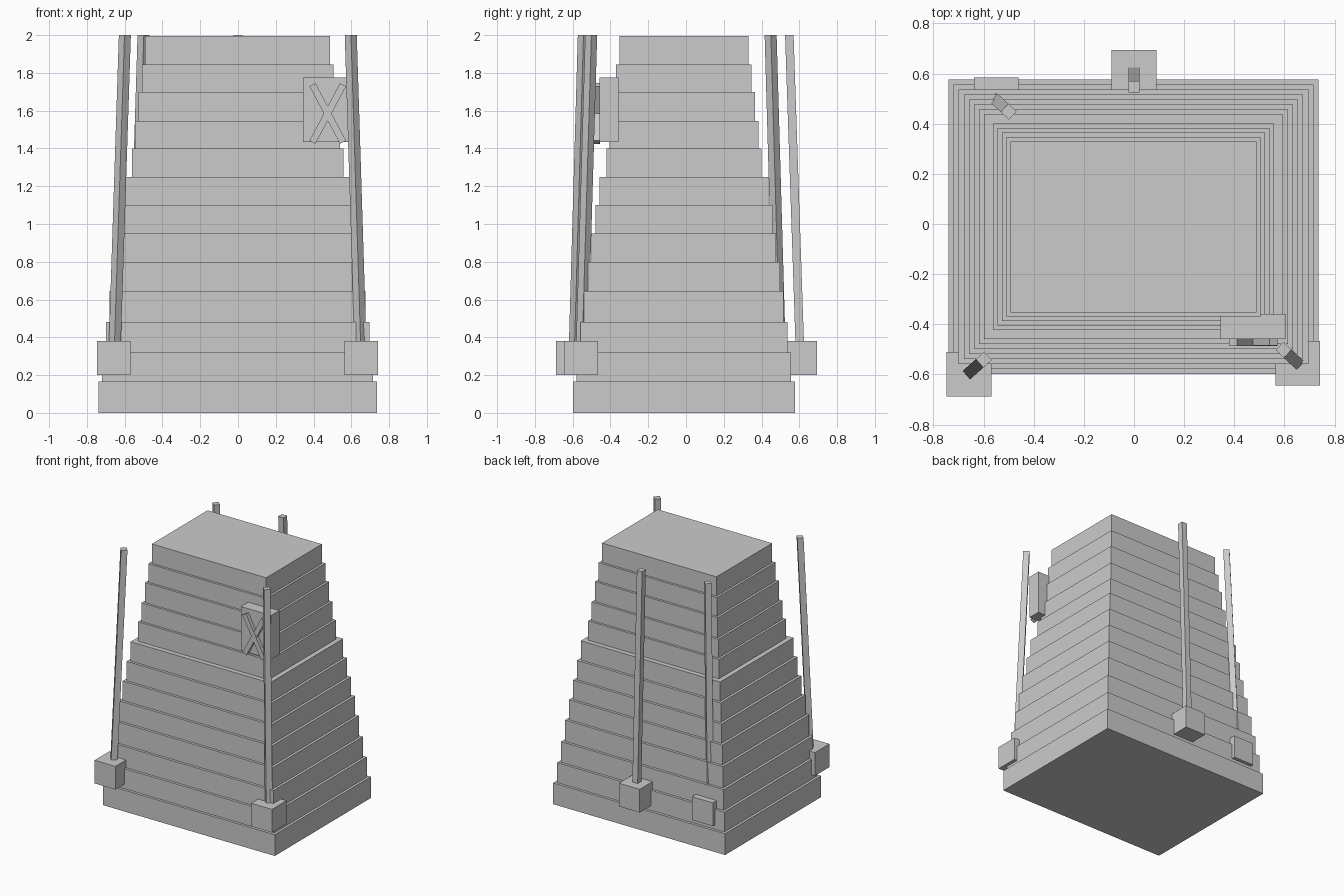
import bpy, bmesh, math
from mathutils import Matrix, Vector

cube = bpy.data.objects.get("Cube")
if cube:
    bpy.data.objects.remove(cube, do_unlink=True)

grey = bpy.data.materials.new("plain_grey")
grey.use_nodes = True
grey.diffuse_color = (0.6, 0.6, 0.6, 1)
grey.node_tree.nodes["Principled BSDF"].inputs["Base Color"].default_value = (0.6, 0.6, 0.6, 1)


def finish(name, bm):
    mesh = bpy.data.meshes.new(name)
    bm.to_mesh(mesh)
    bm.free()
    mesh.materials.append(grey)
    obj = bpy.data.objects.new(name, mesh)
    bpy.context.collection.objects.link(obj)
    return obj


def box(name, center, size, tilt=0.0):
    """Box of a given size, optionally tilted about the y axis."""
    bm = bmesh.new()
    bmesh.ops.create_cube(bm, size=1, matrix=Matrix.Translation(center)
                          @ Matrix.Rotation(tilt, 4, 'Y') @ Matrix.Diagonal((*size, 1)))
    return finish(name, bm)


def pole(name, foot, head, width=0.045, z0=0.37, z1=2.0):
    """Square pole leaning from foot to head, turned to face its lean."""
    foot, head = Vector((*foot, z0)), Vector((*head, z1))
    lean = head - foot
    turn = Matrix.Rotation(math.atan2(lean.y, lean.x), 4, 'Z')
    bm = bmesh.new()
    bmesh.ops.create_cube(bm, size=1)
    for v in bm.verts:
        end = head if v.co.z > 0 else foot
        v.co = end + turn @ Vector((v.co.x * width, v.co.y * width, 0))
    return finish(name, bm)


# Stepped body: lower tiers shrink steadily, upper tiers start further in
TIERS = 13
levels = [0, 0.165, 0.32, 0.48, 0.645, 0.80, 0.95, 1.10, 1.25, 1.40, 1.545, 1.70, 1.845, 1.995]
for i in range(TIERS):
    inset = 0.02 * i if i < 8 else 0.177 + 0.0175 * (i - 8)
    z0, z1 = levels[i], levels[i + 1]
    box(f"tier_{i + 1}", (-0.002, -0.011, (z0 + z1) / 2),
        (2 * (0.737 - inset), 2 * (0.588 - inset), z1 - z0))

# Footing blocks with leaning poles: block centre, pole foot, pole head
supports = {
    "front_right": ((-0.658, -0.60), (-0.652, -0.588), (-0.599, -0.541)),
    "front_left": ((0.653, -0.555), (0.648, -0.550), (0.597, -0.502)),
    "back_middle": ((0.0, 0.605), (0.0, 0.602), (0.0, 0.547)),
    "back_right": ((-0.55, 0.495), (-0.551, 0.495), (-0.50, 0.448)),
}
for name, (block, foot, head) in supports.items():
    box(name + "_footing", (*block, 0.29), (0.178, 0.178, 0.18))
    pole(name + "_pole", foot, head)

# Box window with crossed boards
box("window_box", (0.475, -0.408, 1.605), (0.26, 0.1, 0.34))
for side, depth in ((1, -0.470), (-1, -0.472)):
    box(f"crossed_board_{'a' if side > 0 else 'b'}", (0.475, depth, 1.585),
        (0.036, 0.03, 0.345), side * math.radians(28))
